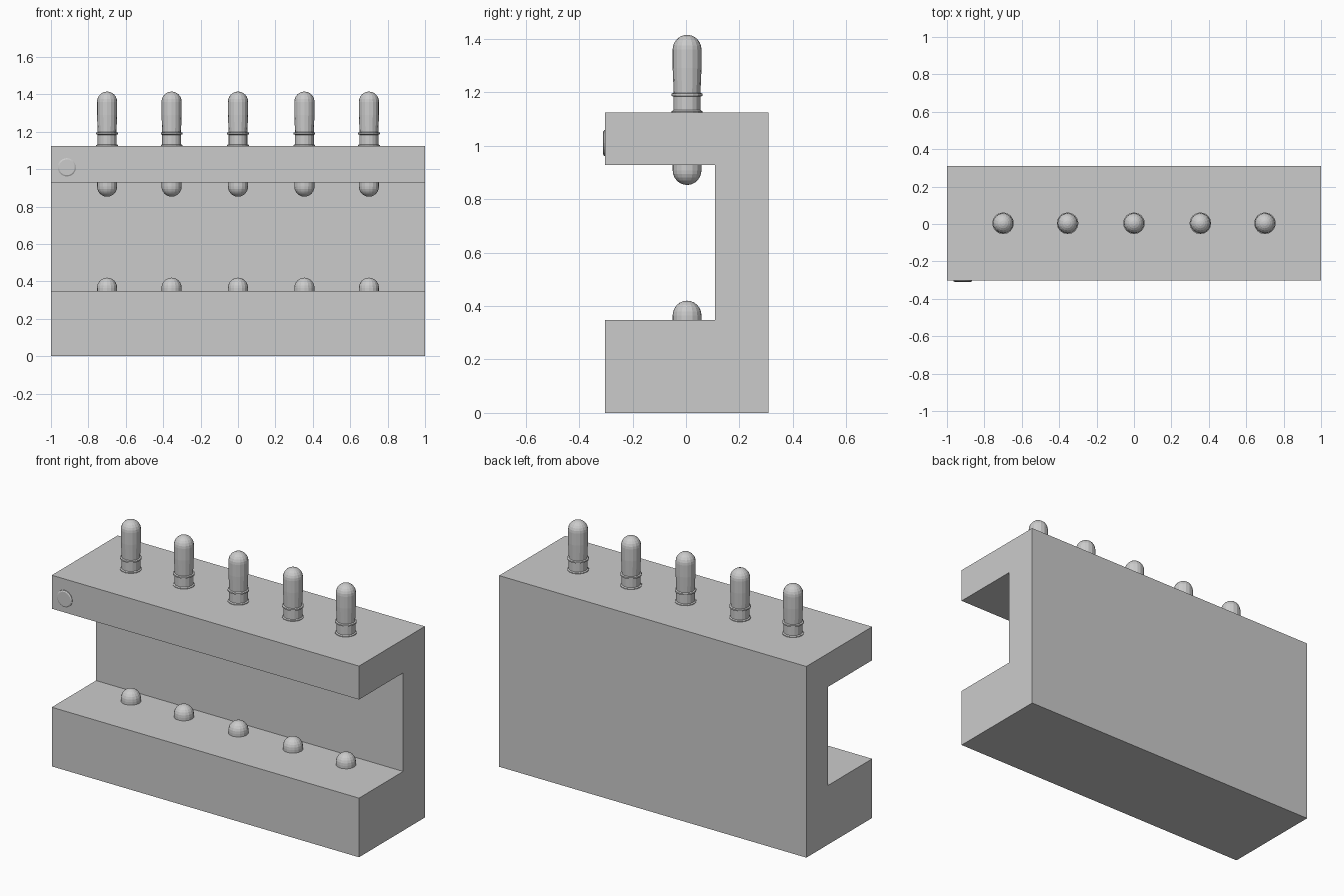
import bpy, bmesh
from math import sin, cos, pi

if "Cube" in bpy.data.objects:
    bpy.data.objects.remove(bpy.data.objects["Cube"])

SIDES = 16
PIN_X = (-0.70, -0.355, 0.0, 0.355, 0.70)
PIN_Y = 0.004


def finish(bm, name):
    bmesh.ops.recalc_face_normals(bm, faces=bm.faces[:])
    mesh = bpy.data.meshes.new(name)
    bm.to_mesh(mesh)
    bm.free()
    obj = bpy.data.objects.new(name, mesh)
    bpy.context.collection.objects.link(obj)
    return obj


def lathe(name, profile, location, sides=SIDES):
    """Spin a list of (radius, height) points around z; close both ends."""
    bm = bmesh.new()
    rings = []
    for r, z in profile:
        if r < 1e-5:
            rings.append([bm.verts.new((0, 0, z))])
        else:
            rings.append([bm.verts.new((r * cos(2 * pi * i / sides), r * sin(2 * pi * i / sides), z))
                          for i in range(sides)])
    for a, b in zip(rings, rings[1:]):
        for i in range(sides):
            j = (i + 1) % sides
            quad = [a[i % len(a)], a[j % len(a)], b[j % len(b)], b[i % len(b)]]
            bm.faces.new(list(dict.fromkeys(quad)))
    for ring in (rings[0], rings[-1]):
        if len(ring) > 1:
            bm.faces.new(ring)
    obj = finish(bm, name)
    obj.location = location
    return obj


def dome(radius, z, height, steps=6):
    """Quarter-ellipse profile from the equator to the pole."""
    return [(radius * cos(pi / 2 * i / steps), z + height * sin(pi / 2 * i / steps))
            for i in range(steps + 1)]


# C-shaped rack: side profile (y, z) extruded along x
side = [(-0.303, 0), (0.309, 0), (0.309, 1.125), (-0.303, 1.125),
        (-0.303, 0.928), (0.108, 0.928), (0.108, 0.348), (-0.303, 0.348)]
bm = bmesh.new()
face = bm.faces.new([bm.verts.new((-1, y, z)) for y, z in side])
ext = bmesh.ops.extrude_face_region(bm, geom=[face])
bmesh.ops.translate(bm, vec=(2, 0, 0),
                    verts=[v for v in ext["geom"] if isinstance(v, bmesh.types.BMVert)])
finish(bm, "rack_body")

# Tubes through the top shelf: round bottom, flared foot, collar ring, domed cap
tube = (dome(0.054, 0.908, -0.055)[::-1]
        + [(0.054, 1.115), (0.058, 1.122), (0.058, 1.129), (0.051, 1.133), (0.051, 1.184),
           (0.058, 1.187), (0.058, 1.195), (0.050, 1.198), (0.054, 1.29)]
        + dome(0.054, 1.36, 0.055))

# Rounded studs on the lower shelf
stud = [(0.054, 0.30)] + dome(0.054, 0.365, 0.055)

for n, x in enumerate(PIN_X, 1):
    lathe(f"tube_{n}", tube, (x, PIN_Y, 0))
    lathe(f"stud_{n}", stud, (x, PIN_Y, 0))

# Push button on the front edge of the top shelf
button = lathe("button", [(0.049, -0.02), (0.049, 0.004), (0.042, 0.008)],
               (-0.915, -0.302, 1.01), 24)
button.rotation_euler.x = pi / 2
